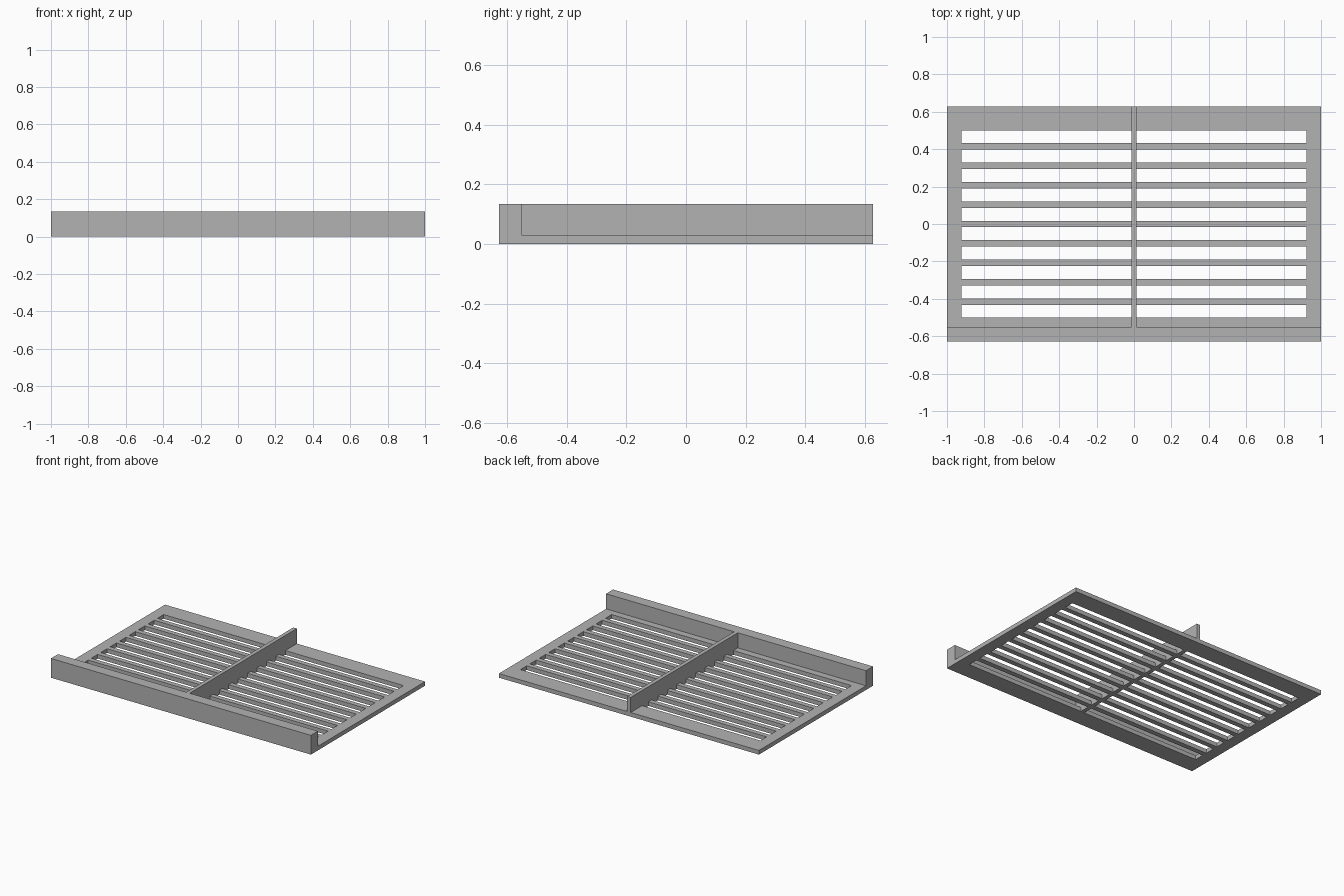
import bpy
import bmesh

HALF_X, HALF_Y = 1.0, 0.627
PLATE_T, TOTAL_H = 0.029, 0.134
LIP_BACK = -0.55
SLOT_X, SLOT_Y = 0.923, 0.501
SLOT_W, SLOTS = 0.069, 10
RIB = 0.0135

if "Cube" in bpy.data.objects:
    bpy.data.objects.remove(bpy.data.objects["Cube"], do_unlink=True)

grey = bpy.data.materials.new("plain grey")
grey.use_nodes = True
colour = (0.45, 0.45, 0.45, 1.0)
grey.diffuse_color = colour
grey.node_tree.nodes["Principled BSDF"].inputs["Base Color"].default_value = colour


def finish(name, bm):
    bmesh.ops.recalc_face_normals(bm, faces=bm.faces)
    mesh = bpy.data.meshes.new(name)
    bm.to_mesh(mesh)
    bm.free()
    mesh.materials.append(grey)
    obj = bpy.data.objects.new(name, mesh)
    bpy.context.collection.objects.link(obj)
    return obj


def box(name, x0, x1, y0, y1, z0, z1):
    bm = bmesh.new()
    bmesh.ops.create_cube(bm, size=1)
    for v in bm.verts:
        v.co = [lo if c < 0 else hi
                for c, lo, hi in zip(v.co, (x0, y0, z0), (x1, y1, z1))]
    return finish(name, bm)


# Slotted plate: a grid of cells with the slot cells left open, then extruded
pitch = (2 * SLOT_Y - SLOT_W) / (SLOTS - 1)
xs = [-HALF_X, -SLOT_X, -RIB, RIB, SLOT_X, HALF_X]
ys = [LIP_BACK]
for i in range(SLOTS):
    start = -SLOT_Y + i * pitch
    ys += [start, start + SLOT_W]
ys.append(HALF_Y)

bm = bmesh.new()
grid = [[bm.verts.new((x, y, 0)) for x in xs] for y in ys]
for j in range(len(ys) - 1):
    for i in range(len(xs) - 1):
        if j % 2 == 1 and i in (1, 3):
            continue
        bm.faces.new((grid[j][i], grid[j][i + 1],
                      grid[j + 1][i + 1], grid[j + 1][i]))
extruded = bmesh.ops.extrude_face_region(bm, geom=bm.faces[:], use_keep_orig=True)
top = [g for g in extruded["geom"] if isinstance(g, bmesh.types.BMVert)]
bmesh.ops.translate(bm, verts=top, vec=(0, 0, PLATE_T))
finish("slotted_plate", bm)

# Full-width front lip and central upright rib
box("front_lip", -HALF_X, HALF_X, -HALF_Y, LIP_BACK, 0, TOTAL_H)
box("center_rib", -RIB, RIB, LIP_BACK, HALF_Y, PLATE_T, TOTAL_H)
